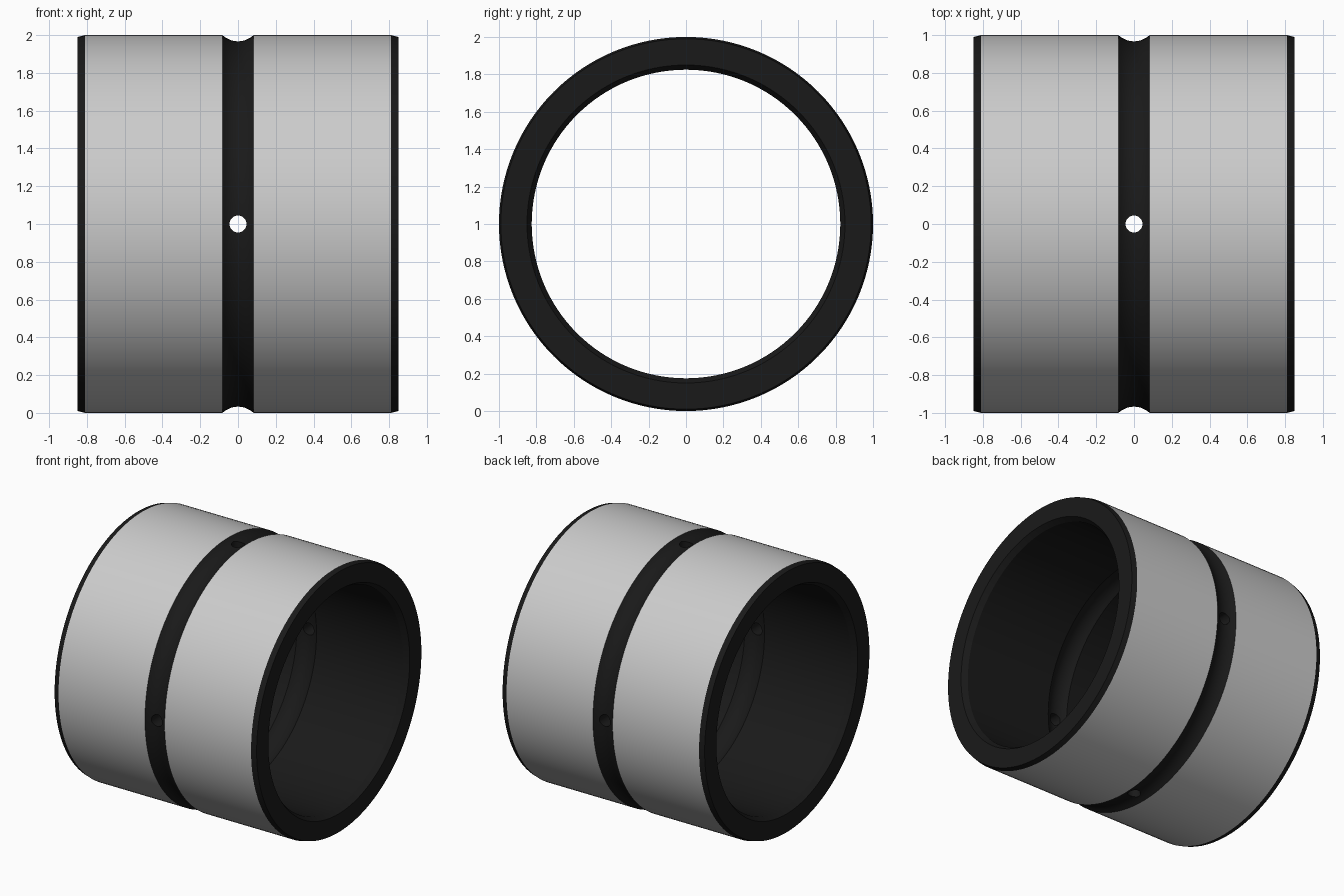
import bpy, bmesh
from math import pi, sin, cos
from mathutils import Matrix, Vector

if "Cube" in bpy.data.objects:
    bpy.data.objects.remove(bpy.data.objects["Cube"])

HALF, R_OUT, R_IN = 0.85, 1.0, 0.825
GROOVE_W, GROOVE_D = 0.083, 0.032
SEGS = 128

dark = bpy.data.materials.new("dark_finish")
dark.diffuse_color = (0.01, 0.01, 0.01, 1)
dark.use_nodes = True
dark.node_tree.nodes["Principled BSDF"].inputs["Base Color"].default_value = dark.diffuse_color


def groove(radius, depth, n=10):
    """Circular-arc groove from -x to +x; positive depth cuts toward larger radius."""
    d = abs(depth)
    big = (GROOVE_W ** 2 + d ** 2) / (2 * d)
    pts = []
    for i in range(n + 1):
        x = -GROOVE_W + 2 * GROOVE_W * i / n
        h = (big ** 2 - x ** 2) ** 0.5 - (big - d)
        pts.append((x, radius + (h if depth > 0 else -h)))
    return pts


def make_object(name, bm):
    bmesh.ops.recalc_face_normals(bm, faces=bm.faces)
    mesh = bpy.data.meshes.new(name)
    bm.to_mesh(mesh)
    bm.free()
    mesh.materials.append(None)
    mesh.materials.append(dark)
    obj = bpy.data.objects.new(name, mesh)
    bpy.context.collection.objects.link(obj)
    obj.location.z = R_OUT
    return obj


# Bushing cross-section, revolved around the x axis
profile = [(-HALF, 0.99), (-0.81, R_OUT)] + groove(R_OUT, -GROOVE_D)
profile += [(0.81, R_OUT), (HALF, 0.99), (HALF, 0.85), (0.81, R_IN)]
profile += groove(R_IN, GROOVE_D)[::-1]
profile += [(-0.81, R_IN), (-HALF, 0.85)]

bm = bmesh.new()
rings = []
for i in range(SEGS):
    a = 2 * pi * i / SEGS
    rings.append([bm.verts.new((x, r * cos(a), r * sin(a))) for x, r in profile])
n = len(profile)
for i in range(SEGS):
    a, b = rings[i], rings[(i + 1) % SEGS]
    for j in range(n):
        k = (j + 1) % n
        f = bm.faces.new((a[j], a[k], b[k], b[j]))
        # Only the outer running surface stays grey
        outer = profile[j][1] == profile[k][1] and profile[j][1] > 0.999
        f.material_index = 0 if outer else 1
bushing = make_object("grooved_bushing", bm)

# Four radial oil holes through the groove
bm = bmesh.new()
for i in range(4):
    spin = Matrix.Rotation(i * pi / 2, 4, 'X')
    bmesh.ops.create_cone(bm, cap_ends=True, segments=32, radius1=0.045, radius2=0.045,
                          depth=0.4, matrix=spin @ Matrix.Translation((0, 0, 0.91)))
for f in bm.faces:
    f.material_index = 1
cutter = make_object("oil_hole_cutter", bm)
cutter.hide_render = True

mod = bushing.modifiers.new("oil_holes", 'BOOLEAN')
mod.operation = 'DIFFERENCE'
mod.solver = 'EXACT'
mod.object = cutter
bpy.context.view_layer.objects.active = bushing
bushing.select_set(True)
bpy.ops.object.modifier_apply(modifier=mod.name)
bpy.data.objects.remove(cutter)

# Smooth round surfaces, crisp chamfer and groove edges
bpy.ops.object.shade_smooth_by_angle(angle=0.2)
